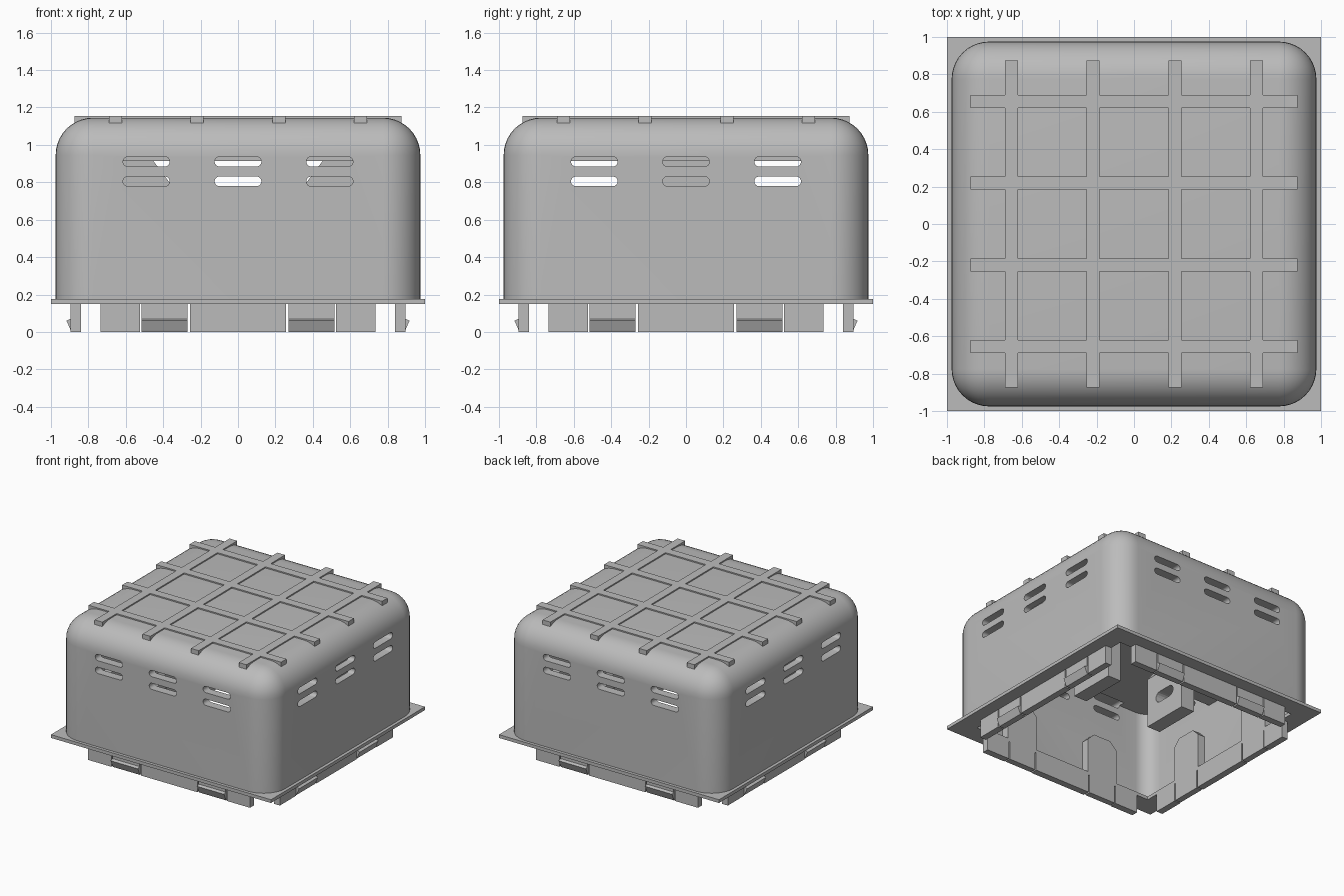
import bpy, bmesh, math
from mathutils import Matrix, Vector

if "Cube" in bpy.data.objects:
    bpy.data.objects.remove(bpy.data.objects["Cube"])

grey = bpy.data.materials.new("plain_grey")
grey.diffuse_color = (0.5, 0.5, 0.5, 1)
grey.use_nodes = True
grey.node_tree.nodes["Principled BSDF"].inputs["Base Color"].default_value = grey.diffuse_color


def make(name, bm):
    bmesh.ops.recalc_face_normals(bm, faces=bm.faces[:])
    me = bpy.data.meshes.new(name)
    bm.to_mesh(me)
    bm.free()
    me.materials.append(grey)
    ob = bpy.data.objects.new(name, me)
    bpy.context.collection.objects.link(ob)
    return ob


def box(bm, lo, hi):
    lo, hi = Vector(lo), Vector(hi)
    m = Matrix.Translation((lo + hi) / 2) @ Matrix.Diagonal((*(hi - lo), 1))
    return bmesh.ops.create_cube(bm, size=1, matrix=m)["verts"]


def prism(bm, pts, vec, m=Matrix()):
    """Extrude a closed outline of 3D points along vec, transformed by m."""
    f = bm.faces.new([bm.verts.new(m @ Vector(p)) for p in pts])
    ext = bmesh.ops.extrude_face_region(bm, geom=[f], use_keep_orig=True)["geom"]
    moved = [v for v in ext if isinstance(v, bmesh.types.BMVert)]
    bmesh.ops.translate(bm, verts=moved, vec=m.to_3x3() @ Vector(vec))


def rounded_box(half, z0, z1, r, seg, round_top):
    bm = bmesh.new()
    box(bm, (-half, -half, z0), (half, half, z1))
    edges = []
    for e in bm.edges:
        a, b = e.verts
        if abs(a.co.z - b.co.z) > 0.1 or (round_top and a.co.z > z1 - 0.01):
            edges.append(e)
    bmesh.ops.bevel(bm, geom=edges, offset=r, segments=seg, profile=0.5, affect='EDGES')
    return bm


def cut(ob, cutter):
    mod = ob.modifiers.new("cut", 'BOOLEAN')
    mod.operation, mod.solver, mod.object = 'DIFFERENCE', 'EXACT', cutter
    dg = bpy.context.evaluated_depsgraph_get()
    me = bpy.data.meshes.new_from_object(ob.evaluated_get(dg))
    ob.modifiers.clear()
    ob.data = me
    bpy.data.objects.remove(cutter)


def capsule(u0, z0, half, r, y, n=8):
    """Oblong outline lying in the plane y."""
    pts = []
    for side in (1, -1):
        for i in range(n + 1):
            a = -math.pi / 2 + math.pi * i / n
            pts.append((u0 + side * (half - r + r * math.cos(a)), y, z0 + side * r * math.sin(a)))
    return pts


TURNS = [Matrix.Rotation(math.pi / 2 * k, 4, 'Z') for k in range(4)]

# Rounded cover, hollowed from below
cover = make("cover", rounded_box(0.975, 0.17, 1.145, 0.2, 10, True))
cut(cover, make("cavity", rounded_box(0.905, -0.2, 0.913, 0.13, 8, False)))

# Vent slots, two rows of three on each wall
bm = bmesh.new()
for m in TURNS:
    for u in (-0.49, 0, 0.49):
        for z in (0.91, 0.805):
            prism(bm, capsule(u, z, 0.125, 0.026, -1.1), (0, 0.25, 0), m)
cut(cover, make("slots", bm))
bpy.context.view_layer.objects.active = cover
cover.select_set(True)
bpy.ops.object.shade_smooth_by_angle(angle=math.radians(30))
cover.select_set(False)

# Base flange with a square opening
bm = bmesh.new()
box(bm, (-1, -1, 0.15), (1, 1, 0.177))
flange = make("flange", bm)
bm = bmesh.new()
box(bm, (-0.84, -0.84, 0), (0.84, 0.84, 0.5))
cut(flange, make("opening", bm))

# Grid of raised ribs on top
bm = bmesh.new()
for c in (-0.655, -0.22, 0.22, 0.655):
    box(bm, (c - 0.035, -0.875, 1.115), (c + 0.035, 0.875, 1.155))
    box(bm, (-0.875, c - 0.035, 1.115), (0.875, c + 0.035, 1.155))
make("top_ribs", bm)

# Skirt panels, snap clips and the gabled supports behind the clips
skirt, clips, supports = bmesh.new(), bmesh.new(), bmesh.new()
clip_profile = [(-0.84, 0), (-0.89, 0), (-0.895, 0.01), (-0.917, 0.06),
                (-0.895, 0.07), (-0.895, 0.155), (-0.84, 0.155)]
for m in TURNS:
    for a, b in ((-0.735, -0.525), (-0.257, 0.257), (0.525, 0.735)):
        bmesh.ops.transform(skirt, matrix=m, verts=box(skirt, (a, -0.895, 0), (b, -0.84, 0.155)))
    for c in (-0.392, 0.392):
        prism(clips, [(c - 0.123, y, z) for y, z in clip_profile], (0.246, 0, 0), m)
        gable = [(-0.14, 0.17), (0.14, 0.17), (0.14, 0.46), (0.08, 0.52), (-0.08, 0.52), (-0.14, 0.46)]
        prism(supports, [(c + u, -0.91, z) for u, z in gable], (0, 0.07, 0), m)
make("skirt_panels", skirt)
make("snap_clips", clips)
make("clip_supports", supports)

# Inner brackets hanging from the ceiling on the left and right walls
for m, name in ((TURNS[0], "right_bracket"), (TURNS[2], "left_bracket")):
    bm = bmesh.new()
    outline = [(0.3, 0.3), (0.3, 0.71), (0.457, 0.92), (0.92, 0.92), (0.92, 0.71),
               (0.42, 0.71), (0.42, 0.3)]
    prism(bm, [(x, -0.2, z) for x, z in outline], (0, 0.4, 0), m)
    bracket = make(name, bm)
    bm = bmesh.new()
    prism(bm, capsule(0, 0.5, 0.1, 0.045, -0.5), (0, 0.25, 0), m @ TURNS[1])
    cut(bracket, make("bracket_slot", bm))
